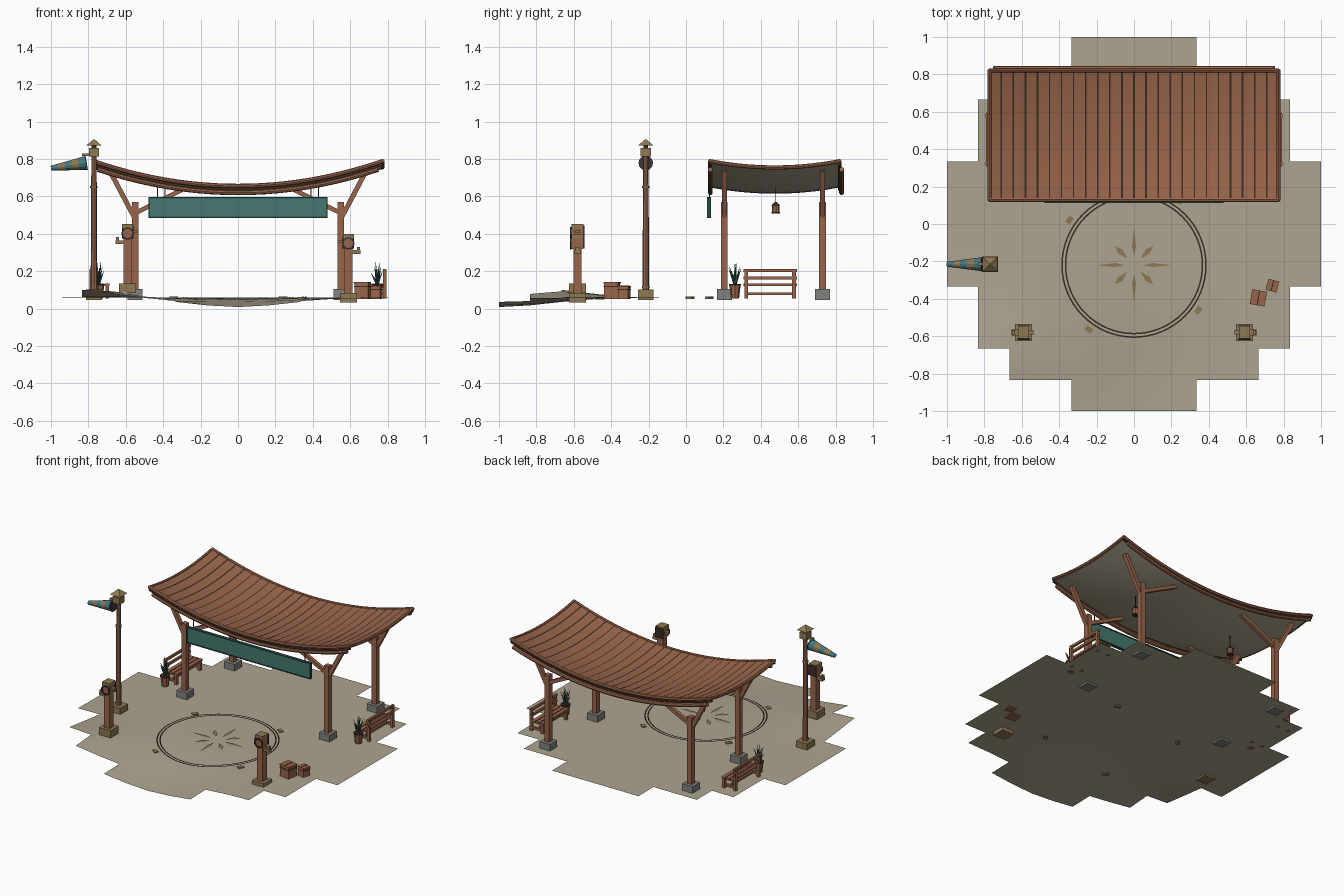
import bpy, bmesh, math
from mathutils import Vector, Matrix

if "Cube" in bpy.data.objects:
    bpy.data.objects.remove(bpy.data.objects["Cube"])

COLORS = {"wood": (.32, .13, .07), "dark_wood": (.045, .025, .017), "paving": (.42, .375, .285),
          "stone": (.22, .22, .21), "tan": (.27, .19, .085), "teal": (.06, .19, .16),
          "dark_teal": (.02, .07, .06), "leaf": (.03, .1, .08), "iron": (.035, .035, .035),
          "sock_blue": (.06, .19, .22)}
NAMES = list(COLORS)
MATS = []
for n, c in COLORS.items():
    m = bpy.data.materials.new(n)
    m.diffuse_color = (*c, 1)
    m.use_nodes = True
    m.node_tree.nodes["Principled BSDF"].inputs["Base Color"].default_value = m.diffuse_color
    MATS.append(m)


class Part:
    """Collects primitives into one object."""
    def __init__(self, name):
        self.name, self.bm, self.used = name, bmesh.new(), []

    def paint(self, faces, mat):
        if mat not in self.used:
            self.used.append(mat)
        for f in faces:
            f.material_index = self.used.index(mat)

    def verts(self, vs, mat):
        self.paint({f for v in vs for f in v.link_faces}, mat)

    def box(self, loc, size, mat, rot=None):
        mx = Matrix.Translation(loc) @ (rot or Matrix()) @ Matrix.Diagonal((*size, 1))
        self.verts(bmesh.ops.create_cube(self.bm, size=1, matrix=mx)["verts"], mat)

    def beam(self, a, b, w, mat, h=None):
        a, b = Vector(a), Vector(b)
        rot = (b - a).to_track_quat('Z', 'Y').to_matrix().to_4x4()
        self.box((a + b) / 2, (w, h or w, (b - a).length), mat, rot)

    def cone(self, a, b, r1, r2, mat, n=8, caps=True, spin=0):
        a, b = Vector(a), Vector(b)
        rot = (b - a).to_track_quat('Z', 'Y').to_matrix().to_4x4() @ Matrix.Rotation(spin, 4, 'Z')
        self.verts(bmesh.ops.create_cone(self.bm, cap_ends=caps, segments=n, radius1=r1, radius2=r2,
                   depth=(b - a).length, matrix=Matrix.Translation((a + b) / 2) @ rot)["verts"], mat)

    def poly(self, pts, mat):
        self.paint([self.bm.faces.new([self.bm.verts.new(p) for p in pts])], mat)

    def sheet(self, xs, ys, zf, mat, keep=lambda x, y: True, flip=False):
        grid = {(i, j): self.bm.verts.new((x, y, zf(x, y))) for i, x in enumerate(xs) for j, y in enumerate(ys)}
        for i in range(len(xs) - 1):
            for j in range(len(ys) - 1):
                if keep((xs[i] + xs[i + 1]) / 2, (ys[j] + ys[j + 1]) / 2):
                    q = [grid[i, j], grid[i + 1, j], grid[i + 1, j + 1], grid[i, j + 1]]
                    self.paint([self.bm.faces.new(q[::-1] if flip else q)], mat)
        for v in grid.values():
            if not v.link_faces:
                self.bm.verts.remove(v)

    def done(self, smooth=False):
        me = bpy.data.meshes.new(self.name)
        self.bm.to_mesh(me)
        self.bm.free()
        for k in self.used:
            me.materials.append(MATS[NAMES.index(k)])
        ob = bpy.data.objects.new(self.name, me)
        bpy.context.collection.objects.link(ob)
        if smooth:
            for p in me.polygons:
                p.use_smooth = True
        return ob


def ground(x, y):
    rise = .045 * math.exp(-((x + .78) ** 2 + (y + .68) ** 2) / .05)
    dip = .05 * math.exp(-(x * x + (y + 1) ** 2) / .14)
    return .058 + rise - dip


def roof(x, y):
    return .622 + .035 * ((y - .475) / .355) ** 2 + .135 * (x / .78) ** 2


def span(a, b, n):
    return [a + (b - a) * i / n for i in range(n + 1)]


# Stepped paved ground
p = Part("ground")
p.sheet(span(-1, 1, 12), span(-1, 1, 12), ground, "paving", lambda x, y: math.hypot(x, y) < 1)
p.done(True)

# Landing circle, compass petals and edge markers
CX, CY = 0, -.22
def flat(r, a, dz=.006):
    x, y = CX + r * math.cos(a), CY + r * math.sin(a)
    return (x, y, ground(x, y) + dz)
p = Part("ground_circle")
for r in (.366, .385):
    for i in range(64):
        a, b = i * math.tau / 64, (i + 1) * math.tau / 64
        p.poly([flat(r - .004, a), flat(r + .004, a), flat(r + .004, b), flat(r - .004, b)], "dark_wood")
p.done()
p = Part("compass_petals")
for i in range(8):
    a, tip = i * math.tau / 8, (.2, .145)[i % 2]
    mid = .1 if i % 2 == 0 else .105
    w = .011 if i % 2 == 0 else .016
    p.poly([flat(.05, a), flat(mid, a - w / mid), flat(tip, a), flat(mid, a + w / mid)], "tan")
p.done()
p = Part("edge_markers")
for i in range(4):
    a = math.radians(55 + 90 * i)
    p.box(flat(.42, a, 0), (.028, .04, .012), "tan", Matrix.Rotation(a, 4, 'Z'))
p.done()

# Curved plank roof, lining and seams
p = Part("roof_planks")
xs, ys = span(-.775, .775, 24), span(.125, .825, 10)
p.sheet(xs, ys, lambda x, y: roof(x, y) + .006, "wood")
p.done(True)
p = Part("roof_lining")
p.sheet(xs, ys, lambda x, y: roof(x, y) - .008, "paving", flip=True)
p.done(True)
p = Part("roof_seams")
for i in range(-11, 12):
    x, w = i * .0645, .003 if 2 < abs(i) < 8 else .0045
    p.sheet([x - w, x + w], ys, lambda x, y: roof(x, y) + .009, "dark_wood")
p.done()

# Eave rails, lower beams and side rails
p = Part("roof_rails")
for y in (.13, .82):
    rx = span(-.775, .775, 24)
    for a, b in zip(rx, rx[1:]):
        p.cone((a, y, roof(a, y)), (b, y, roof(b, y)), .012, .012, "wood")
        p.beam((a, y, roof(a, y) - .018), (b, y, roof(b, y) - .018), .012, "dark_wood")
    yl = y if y < .5 else .832
    rx = span(-.75, .75, 20)
    for a, b in zip(rx, rx[1:]):
        p.cone((a, yl, roof(a, y) - .036), (b, yl, roof(b, y) - .036), .013, .013, "wood")
for x in (-.772, .772):
    for a, b in zip(ys, ys[1:]):
        p.cone((x, a, roof(x, a)), (x, b, roof(x, b)), .011, .011, "wood")
p.done()

# Pavilion posts with braces and stone feet
for y, row in ((.205, "front"), (.73, "back")):
    for s, side in ((-1, "left"), (1, "right")):
        p = Part(f"{row}_{side}_post")
        x = s * .55
        p.box((x, y, .075), (.08, .08, .06), "stone")
        p.box((x, y, .33), (.036, .036, .48), "wood")
        p.beam((x, y, .48), (s * .685, y, .735), .026, "wood")
        p.beam((x, y, .51), (s * .27, y, .65), .024, "wood")
        p.done()

# Hanging sign board
p = Part("sign_board")
p.box((0, .123, .54), (.945, .016, .1), "teal")
for z in (.488, .592):
    p.box((0, .123, z), (.955, .022, .007), "dark_teal")
for x in (-.475, .475):
    p.box((x, .123, .54), (.007, .022, .11), "dark_teal")
for x in (-.43, .43):
    p.box((x, .125, .635), (.005, .005, .09), "iron")
p.done()

for s, side in ((-1, "left"), (1, "right")):
    # Lantern under the roof
    p = Part(f"{side}_lantern")
    x = s * .39
    p.box((x, .48, .615), (.005, .005, .09), "iron")
    p.cone((x, .48, .515), (x, .48, .552), .02, .02, "wood")
    p.cone((x, .48, .552), (x, .48, .57), .024, .006, "dark_wood")
    p.cone((x, .48, .508), (x, .48, .515), .022, .022, "dark_wood")
    p.done()

    # Bench with its back to the outside
    p = Part(f"{side}_bench")
    for y in (.322, .578):
        p.box((s * .785, y, .132), (.018, .02, .155), "wood")
        p.box((s * .70, y, .09), (.018, .02, .07), "wood")
        p.box((s * .74, y, .08), (.09, .014, .014), "wood")
    for z in (.203, .163):
        p.box((s * .783, .45, z), (.014, .285, .016), "wood")
    for x in (.70, .732, .764):
        p.box((s * x, .45, .127), (.026, .285, .013), "wood")
    p.box((s * .74, .45, .08), (.012, .25, .014), "wood")
    p.done()

    # Potted spiky plant
    p = Part(f"{side}_potted_plant")
    x, y = s * .745, .262
    p.cone((x, y, .055), (x, y, .125), .022, .03, "wood")
    p.cone((x, y, .122), (x, y, .132), .032, .032, "dark_wood")
    for i in range(8):
        a = i * 2.4
        r, h = (.012, .25) if i < 2 else (.034, .19 + .012 * (i % 4))
        p.cone((x, y, .13), (x + r * math.cos(a), y + r * math.sin(a), h), .009, .0005, "leaf", 4)
    p.done()

    # Signal post with gauge ring, cap and side arm
    p = Part(f"{side}_signal_post")
    x, y = s * .59, -.58
    z = ground(x, y) - .06 + (.035 if s < 0 else 0)
    p.box((x, y, z + .06), (.09, .09, .05), "tan")
    p.box((x, y, z + .225), (.045, .045, .31), "wood")
    p.box((x, y, z + .39), (.058, .065, .026), "tan")
    p.box((x, y - .002, z + .35), (.05, .06, .055), "wood")
    p.box((x, y + .032, z + .36), (.06, .008, .07), "dark_wood")
    p.box((x + s * .03, y, z + .305), (.07, .03, .02), "tan")
    p.box((x + s * .054, y, z + .322), (.016, .024, .02), "tan")
    p.box((x - s * .035, y, z + .36), (.035, .024, .014), "tan")
    for i in range(16):
        a, b = i * math.tau / 16, (i + 1) * math.tau / 16
        p.beam((x + .029 * math.cos(a), y - .036, z + .352 + .029 * math.sin(a)),
               (x + .029 * math.cos(b), y - .036, z + .352 + .029 * math.sin(b)), .008, "iron")
    p.done()

# Windsock pole with lamp head and pyramid cap
p = Part("windsock_pole")
x, y = -.77, -.215
p.box((x, y, .074), (.085, .085, .055), "tan")
p.cone((x, y, .1), (x, y, .82), .018, .014, "wood")
for z in (.115, .65):
    p.cone((x, y, z - .006), (x, y, z + .006), .02, .02, "tan")
p.box((x, y, .835), (.054, .054, .045), "tan")
p.box((x, y, .865), (.026, .026, .02), "dark_wood")
p.cone((x, y, .873), (x, y, .905), .056, .004, "tan", 4, spin=math.pi / 4)
p.box((x - .035, y, .822), (.06, .016, .014), "tan")
p.done()

# Striped windsock
p = Part("windsock")
a, b, n = Vector((-.815, y, .778)), Vector((-1, y, .75)), 5
for i in range(n):
    t, u = i / n, (i + 1) / n
    p.cone(a.lerp(b, t), a.lerp(b, u), .037 - .024 * t, .037 - .024 * u,
           "tan" if i % 2 else "sock_blue", 12, caps=False)
p.cone(a, a + Vector((.006, 0, .001)), .039, .039, "iron", 12)
p.done()

# Crates
for name, loc, w, h, ang in (("large_crate", (.665, -.395), .075, .085, -10), ("small_crate", (.74, -.33), .055, .065, -15)):
    p = Part(name)
    r = Matrix.Rotation(math.radians(ang), 4, 'Z')
    p.box((*loc, .05 + h / 2), (w, w, h), "wood", r)
    p.box((*loc, .05 + h * .8), (w + .004, w + .004, .006), "dark_wood", r)
    p.box((*loc, .052 + h), (w + .005, w + .005, .008), "wood", r)
    p.box((*loc, .0565 + h), (.006, w, .003), "dark_wood", r)
    p.done()
